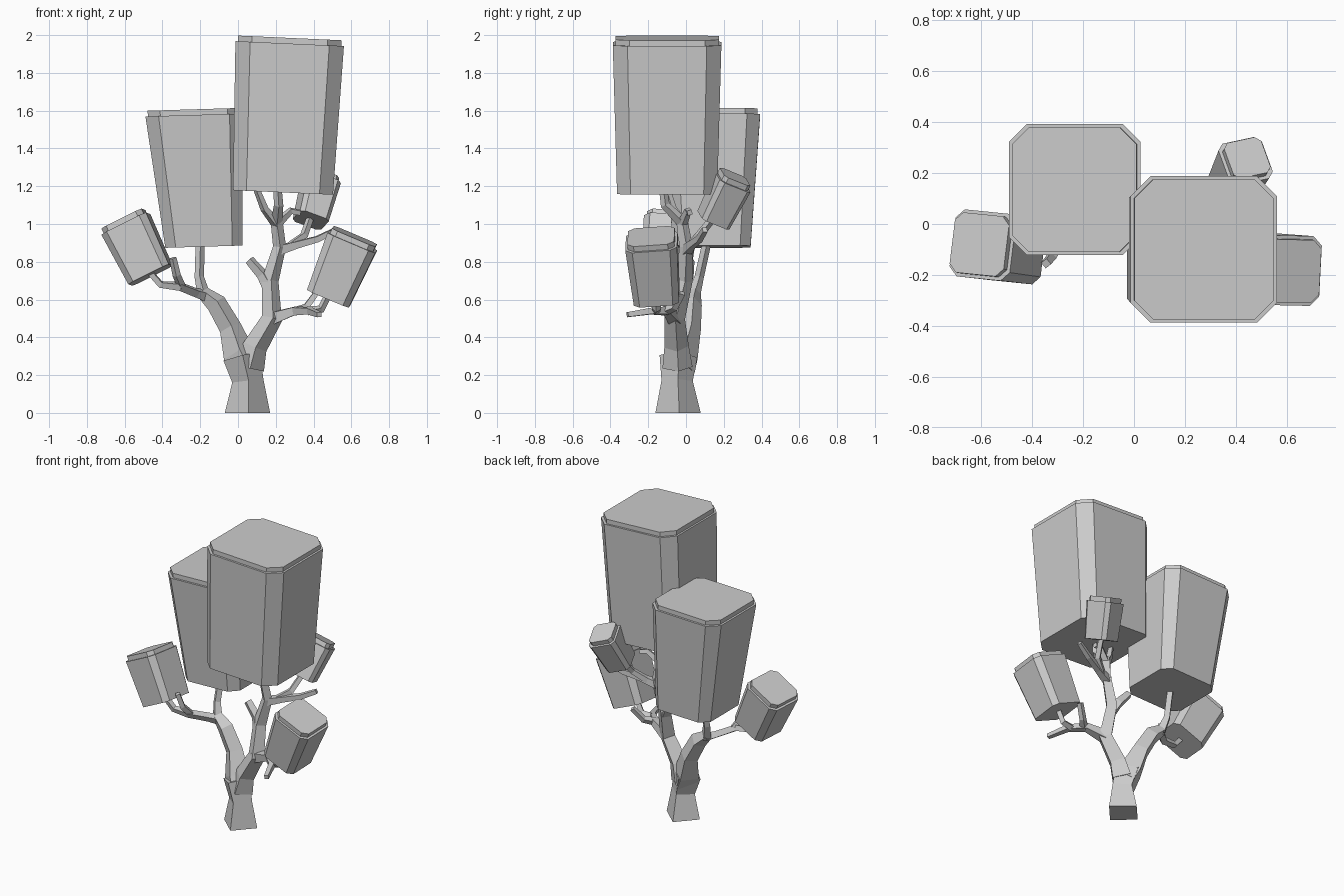
import bpy
import bmesh
from math import cos, sin, pi, radians
from mathutils import Vector, Matrix

default_cube = bpy.data.objects.get("Cube")
if default_cube:
    bpy.data.objects.remove(default_cube, do_unlink=True)

# One plain grey for the whole tree
grey = bpy.data.materials.new("plain_grey")
grey.use_nodes = True
colour = (0.6, 0.6, 0.6, 1)
grey.diffuse_color = colour
grey.node_tree.nodes["Principled BSDF"].inputs["Base Color"].default_value = colour


def loft(name, rings):
    """Skin a list of equal-length point rings and cap both ends."""
    bm = bmesh.new()
    loops = [[bm.verts.new(p) for p in ring] for ring in rings]
    for low, high in zip(loops, loops[1:]):
        for i in range(len(low)):
            j = (i + 1) % len(low)
            bm.faces.new((low[i], low[j], high[j], high[i]))
    bm.faces.new(loops[0][::-1])
    bm.faces.new(loops[-1])
    bmesh.ops.recalc_face_normals(bm, faces=bm.faces)
    mesh = bpy.data.meshes.new(name)
    bm.to_mesh(mesh)
    bm.free()
    mesh.materials.append(grey)
    obj = bpy.data.objects.new(name, mesh)
    bpy.context.collection.objects.link(obj)
    return obj


def octagon(centre, side, up, width, cut):
    """Square ring with cut corners, lying across the up direction."""
    other = up.cross(side)
    half = width / 2
    inner = half - cut * width
    corners = [(half, -inner), (half, inner), (inner, half), (-inner, half),
               (-half, inner), (-half, -inner), (-inner, -half), (inner, -half)]
    return [centre + side * a + other * b for a, b in corners]


def leaf_block(name, bottom, top, low_width, top_width, spin=0, up=None, lip=0.03, cut=0.135):
    """Tapered block with cut corners and a narrow raised lid."""
    bottom, top = Vector(bottom), Vector(top)
    axis = (top - bottom).normalized()
    up = Vector(up).normalized() if up else axis
    side = Vector((cos(radians(spin)), sin(radians(spin)), 0))
    side = (side - up * side.dot(up)).normalized()
    shoulder = top - axis * lip
    lid_width = top_width - lip * 0.9
    loft(name, [octagon(bottom, side, up, low_width, cut),
                octagon(shoulder, side, up, top_width, cut),
                octagon(shoulder, side, up, lid_width, cut),
                octagon(top, side, up, lid_width, cut)])


def branch(name, *knots):
    """Four-sided tapering limb through knots of x, y, z, radius."""
    points = [Vector(k[:3]) for k in knots]
    side = Vector((1, 0.05, 0))
    rings = []
    for i, point in enumerate(points):
        ahead = points[min(i + 1, len(points) - 1)] - point
        behind = point - points[max(i - 1, 0)]
        tangent = (ahead.normalized() + behind.normalized()).normalized()
        if i == 0 and name == "trunk":
            tangent = Vector((0, 0, 1))
        side = (side - tangent * side.dot(tangent)).normalized()
        other = tangent.cross(side)
        rings.append([point + (side * cos(a) + other * sin(a)) * knots[i][3]
                      for a in (0, pi / 2, pi, 3 * pi / 2)])
    loft(name, rings)


# Trunk and the two main limbs
branch("trunk", (.05, -.042, 0, .12), (.052, -.047, .17, .083), (.02, -.04, .3, .1))
branch("right_limb", (.04, -.04, .24, .09), (.005, -.02, .31, .085), (-.04, .02, .45, .06),
       (-.115, .03, .58, .055), (-.19, .045, .64, .035))
branch("left_limb", (.06, -.045, .24, .08), (.09, -.05, .35, .065), (.18, -.06, .5, .055),
       (.17, -.01, .7, .045), (.22, 0, .88, .035), (.205, -.02, 1.01, .032),
       (.215, -.11, 1.1, .025), (.21, -.12, 1.18, .022))

# Branches of the right limb
branch("right_upper_branch", (-.18, .04, .62, .035), (-.205, .07, .72, .025), (-.2, .11, .9, .024))
branch("right_outer_branch", (-.17, .04, .62, .035), (-.22, 0, .635, .028), (-.31, -.09, .67, .026),
       (-.41, -.1, .68, .022), (-.48, -.11, .76, .02))
branch("right_outer_twig", (-.3, -.08, .67, .024), (-.325, -.13, .73, .022), (-.345, -.155, .82, .02))

# Branches of the left limb
branch("left_stub", (.17, -.02, .66, .04), (.13, .01, .73, .032), (.06, .02, .81, .026))
branch("left_low_branch", (.18, -.06, .5, .045), (.3, -.1, .54, .03), (.38, -.18, .54, .024),
       (.43, -.31, .52, .018))
branch("left_low_twig", (.31, -.11, .54, .026), (.36, -.06, .56, .022), (.415, -.02, .635, .02))
branch("left_block_twig", (.37, -.16, .54, .024), (.44, -.155, .55, .022), (.48, -.155, .63, .02))
branch("left_middle_branch", (.21, 0, .86, .035), (.31, .03, .89, .026), (.42, .07, .92, .022),
       (.52, .1, .97, .018))
branch("left_rear_twig", (.27, .02, .88, .025), (.35, .07, .94, .022), (.385, .15, 1.04, .02))
branch("left_top_twig", (.205, -.02, 1, .03), (.14, -.07, 1.08, .022), (.1, -.1, 1.18, .018))
branch("left_short_twig", (.205, -.02, 1, .028), (.28, .01, 1.07, .02), (.33, .02, 1.06, .018))

# Leaf blocks
leaf_block("tall_leaf_block", (.238, -.1, 1.167), (.275, -.1, 1.985), .53, .575)
leaf_block("right_leaf_block", (-.18, .137, .88), (-.235, .135, 1.607), .41, .515, up=(-.03, 0, 1))
leaf_block("right_outer_leaf_block", (-.463, -.11, .73), (-.607, -.08, 1.025), .24, .265, spin=-7)
leaf_block("left_outer_leaf_block", (.48, -.155, .61), (.617, -.185, .935), .24, .275, spin=-3)
leaf_block("left_rear_leaf_block", (.385, .145, 1.02), (.445, .26, 1.25), .165, .185, spin=20)
